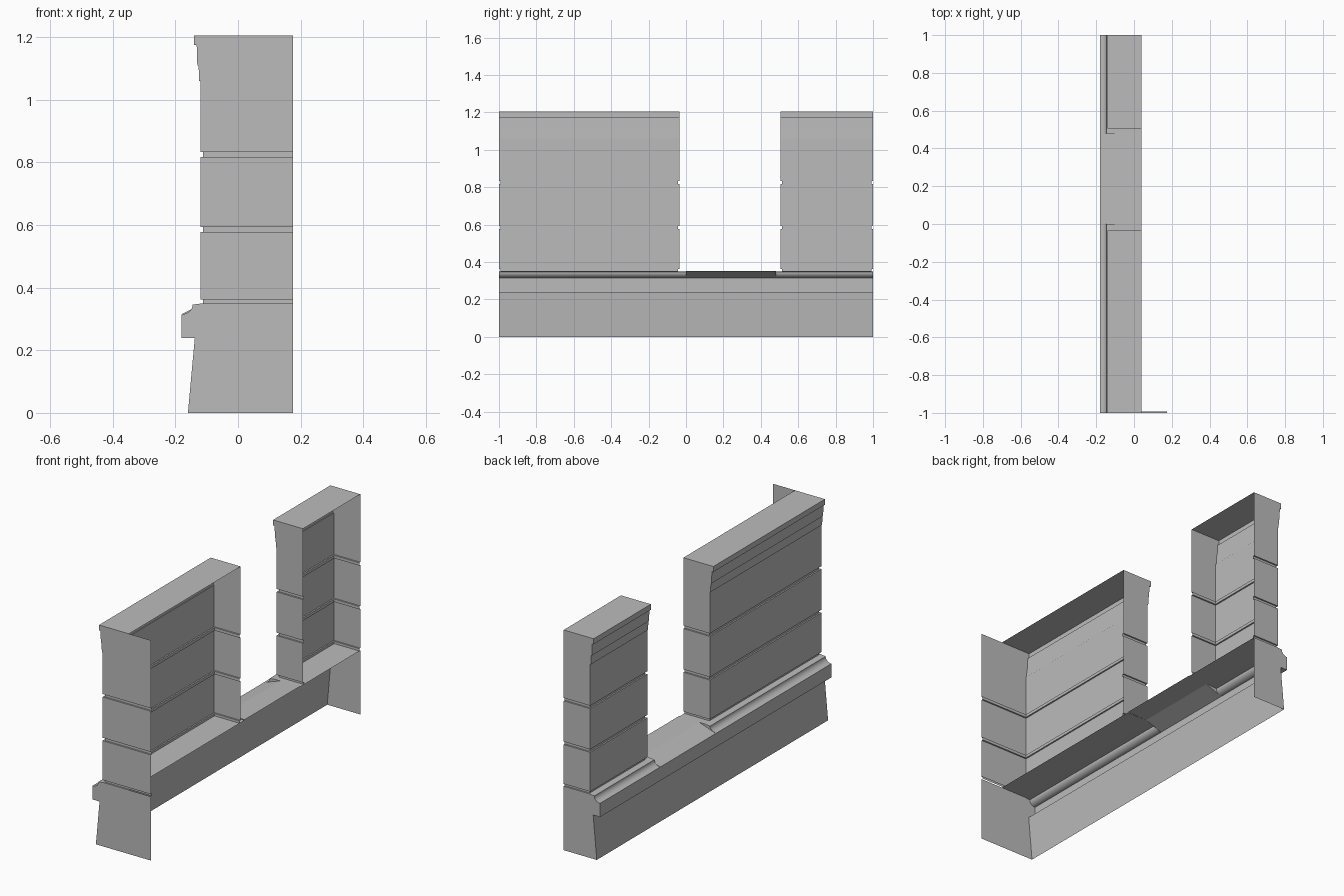
import bpy
import bmesh
import math

cube = bpy.data.objects.get("Cube")
if cube:
    bpy.data.objects.remove(cube, do_unlink=True)

stone = bpy.data.materials.new("grey_stone")
stone.use_nodes = True
GREY = (0.5, 0.5, 0.5, 1)
stone.diffuse_color = GREY
stone.node_tree.nodes["Principled BSDF"].inputs["Base Color"].default_value = GREY

BACK, FRONT_BACK = 0.04, 0.175   # open rear edge; the front end plate runs deeper
FLOOR = 0.35
GATE = (0.0, 0.48)               # open stretch of the sill


def make_part(name, build):
    mesh = bpy.data.meshes.new(name)
    bm = bmesh.new()
    build(bm)
    bm.to_mesh(mesh)
    bm.free()
    mesh.materials.append(stone)
    obj = bpy.data.objects.new(name, mesh)
    bpy.context.collection.objects.link(obj)
    return obj


def skin(bm, rows, smooth=False):
    """Quads between successive rows of points."""
    grid = [[bm.verts.new(p) for p in row] for row in rows]
    for low, high in zip(grid, grid[1:]):
        for i in range(len(low) - 1):
            face = bm.faces.new((low[i], low[i + 1], high[i + 1], high[i]))
            face.smooth = smooth


def sweep(bm, profile, y0, y1, smooth=False):
    skin(bm, [[(x, y1, z), (x, y0, z)] for x, z in profile], smooth)


def cap(bm, outline, y, flip=False):
    points = list(reversed(outline)) if flip else outline
    bm.faces.new([bm.verts.new((x, y, z)) for x, z in points])


# Profiles of the plinth, the hollow moulding, the ledge and the sloping sill
plinth = [(-0.16, 0), (-0.138, 0.24), (-0.18, 0.24), (-0.18, 0.315)]
STEPS = 8
cove = []
for i in range(STEPS + 1):
    a = math.pi / 2 * i / STEPS
    cove.append((-0.18 + 0.035 * math.sin(a), 0.315 + 0.031 * (1 - math.cos(a))))
ledge = [cove[-1], (-0.112, FLOOR), (BACK, FLOOR)]
sill = [(-0.18, 0.315), (-0.08, FLOOR), (BACK, 0.353)]


def build_plinth(bm):
    sweep(bm, plinth, -1, 1)
    side = plinth + cove[1:] + ledge[1:2]
    for y, back in ((-1, FRONT_BACK), (1, BACK)):
        outline = [side[0], (back, 0), (back, FLOOR)] + side[:0:-1]
        cap(bm, outline, y, y > 0)


def build_moulding(bm):
    for y0, y1 in ((-1, GATE[0]), (GATE[1], 1)):
        sweep(bm, cove, y0, y1, smooth=True)
        sweep(bm, ledge, y0, y1)
    # Wedge-shaped stops beside the opening
    stop = [sill[0], sill[1], ledge[1]] + cove[:0:-1]
    cap(bm, stop, GATE[0], True)
    cap(bm, stop, GATE[1])


make_part("plinth", build_plinth)
make_part("ledge_moulding", build_moulding)
make_part("opening_sill", lambda bm: sweep(bm, sill, *GATE))

# Wall levels: height, outer x, groove depth
WALL, GROOVE = -0.12, 0.008
levels = [(FLOOR, WALL, GROOVE), (0.363, WALL, GROOVE), (0.363, WALL, 0)]
for z in (0.586, 0.825):
    levels += [(z - 0.008, WALL, 0), (z - 0.008, WALL, GROOVE),
               (z + 0.008, WALL, GROOVE), (z + 0.008, WALL, 0)]
# Stepped cornice
for z, x in ((1.06, -0.12), (1.06, -0.124), (1.11, -0.126), (1.11, -0.13),
             (1.175, -0.132), (1.175, -0.141), (1.205, -0.141)):
    levels.append((z, x, 0))


def wall(name, y0, y1, front_back):
    def build(bm):
        rows = [[(BACK, y1 - d, z), (x + d, y1 - d, z),
                 (x + d, y0 + d, z), (front_back, y0 + d, z)]
                for z, x, d in levels]
        skin(bm, rows)
        z, x, _ = levels[-1]
        roof = [(x, y1, z), (x, y0, z), (BACK, y0, z), (BACK, y1, z)]
        bm.faces.new([bm.verts.new(p) for p in roof])
    make_part(name, build)


wall("long_wall", -1, -0.035, FRONT_BACK)
wall("short_wall", 0.505, 1, BACK)
